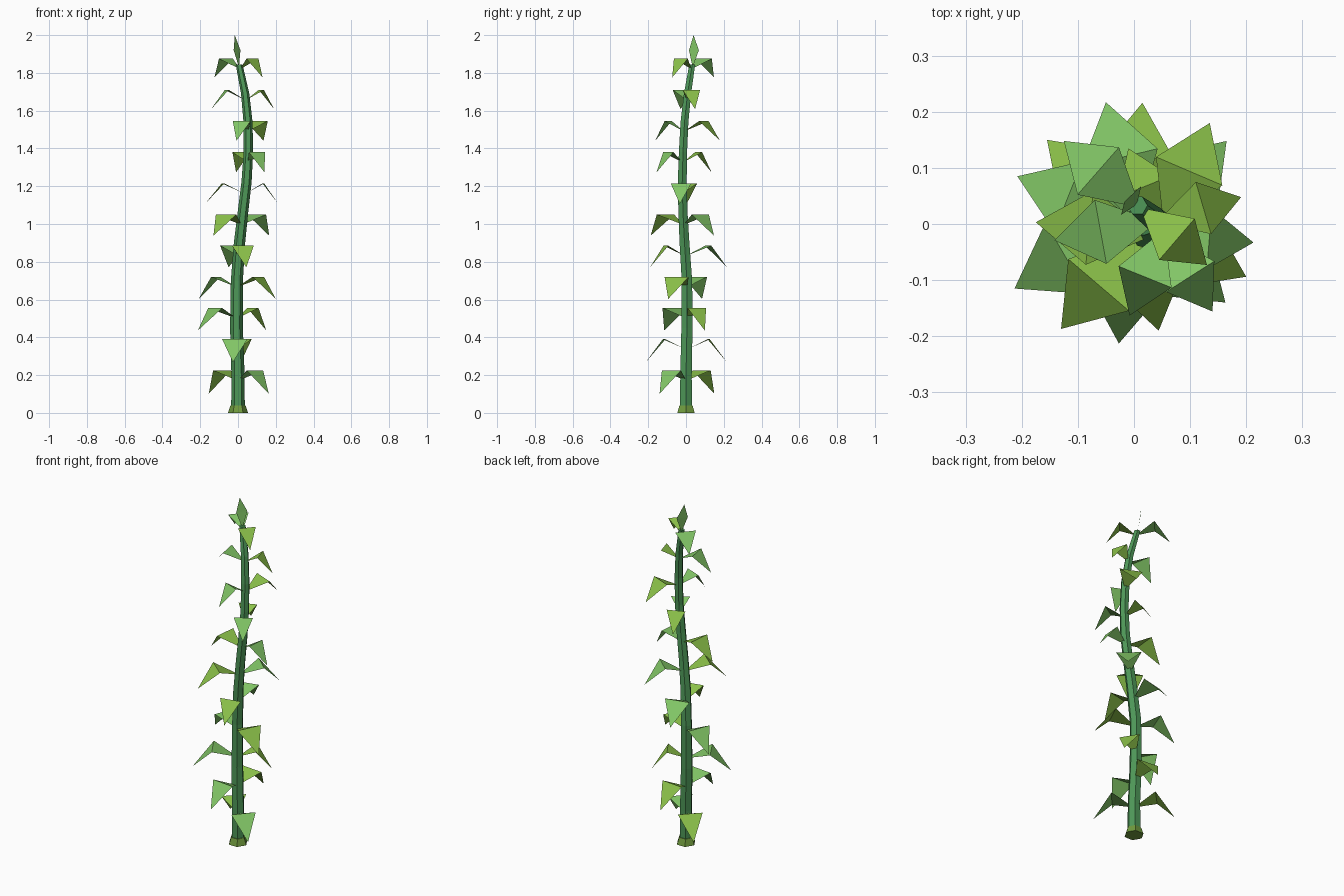
import bpy, bmesh, math
from mathutils import Vector

if "Cube" in bpy.data.objects:
    bpy.data.objects.remove(bpy.data.objects["Cube"])


def material(name, r, g, b):
    lin = [((c / 255 + 0.055) / 1.055) ** 2.4 for c in (r, g, b)]
    m = bpy.data.materials.new(name)
    m.diffuse_color = (*lin, 1)
    m.use_nodes = True
    m.node_tree.nodes["Principled BSDF"].inputs["Base Color"].default_value = m.diffuse_color
    return m


STEM = material("stem green", 78, 152, 88)
GREEN = material("leaf green", 130, 198, 102)
YELLOW = material("leaf yellow green", 140, 194, 74)
BASE = material("base olive", 112, 155, 62)


def make(name, verts, faces, mat):
    me = bpy.data.meshes.new(name)
    me.from_pydata(verts, [], faces)
    me.materials.append(mat)
    ob = bpy.data.objects.new(name, me)
    bpy.context.collection.objects.link(ob)
    return ob


def tube(name, rings, mat, sides=6):
    """Loft of hexagonal rings given as (x, y, z, radius)."""
    verts, faces = [], []
    for x, y, z, r in rings:
        for k in range(sides):
            a = math.tau * k / sides
            verts.append((x + r * math.cos(a), y + r * math.sin(a), z))
    for i in range(len(rings) - 1):
        for k in range(sides):
            a, b = i * sides + k, i * sides + (k + 1) % sides
            faces.append((a, b, b + sides, a + sides))
    n = len(verts)
    faces += [tuple(reversed(range(sides))), tuple(range(n - sides, n))]
    return make(name, verts, faces, mat)


# gently swaying stem
stem = [(0, 0, 0.02, 0.036), (0, 0, 0.2, 0.035), (-0.008, 0.005, 0.45, 0.034),
        (-0.006, 0.005, 0.7, 0.032), (0.008, -0.008, 0.9, 0.03),
        (0.026, -0.016, 1.06, 0.028), (0.045, -0.02, 1.22, 0.027),
        (0.055, -0.016, 1.38, 0.025), (0.053, -0.008, 1.54, 0.024),
        (0.038, 0.008, 1.69, 0.022), (0.006, 0.033, 1.845, 0.018)]
tube("stem", stem, STEM)

# flared foot
tube("stem_base", [(0, 0, 0, 0.053), (0, 0, 0.04, 0.04)], BASE)


def stem_centre(z):
    for a, b in zip(stem, stem[1:]):
        if z <= b[2]:
            t = (z - a[2]) / (b[2] - a[2])
            return Vector(a[:3]).lerp(Vector(b[:3]), t)
    return Vector(stem[-1][:3])


def leaf(name, level, tip_x, tip_y, mat):
    """Diamond leaf bent across its widest line."""
    fold_z = 0.225 + 0.165 * level
    root = stem_centre(fold_z - 0.055)
    tip = Vector((tip_x, tip_y, fold_z - 0.124 + 0.0025 * level))
    out = Vector((tip.x - root.x, tip.y - root.y, 0))
    side = Vector((-out.y, out.x, 0)) * 0.31
    mid = root + out * 0.55
    mid.z = fold_z
    make(name, [root, mid - side, mid + side, tip], [(0, 1, 2), (1, 3, 2)], mat)


# one green and one yellow-green leaf tip (x, y) per level
tips = [((0.163, -0.14), (-0.155, 0.15)), ((-0.027, -0.213), (0.015, 0.216)),
        ((-0.213, -0.115), (0.15, 0.10)), ((-0.208, 0.085), (0.2, -0.094)),
        ((-0.05, 0.217), (0.044, -0.19)), ((0.165, 0.148), (-0.13, -0.187)),
        ((0.213, -0.033), (-0.175, 0.003)), ((0.14, -0.156), (-0.01, 0.135)),
        ((-0.008, -0.163), (0.135, 0.18)), ((-0.142, -0.029), (0.191, 0.048)),
        ((-0.125, 0.148), (0.13, -0.073))]
for i, (g, y) in enumerate(tips):
    leaf(f"green_leaf_{i + 1}", i, *g, GREEN)
    leaf(f"yellow_leaf_{i + 1}", i, *y, YELLOW)

# upright leaf at the top
make("top_leaf", [(0.005, 0.035, 1.83), (0.013, 0.068, 1.92),
                  (-0.017, 0.04, 2.0), (-0.023, 0.016, 1.92)],
     [(0, 1, 3), (1, 2, 3)], GREEN)
